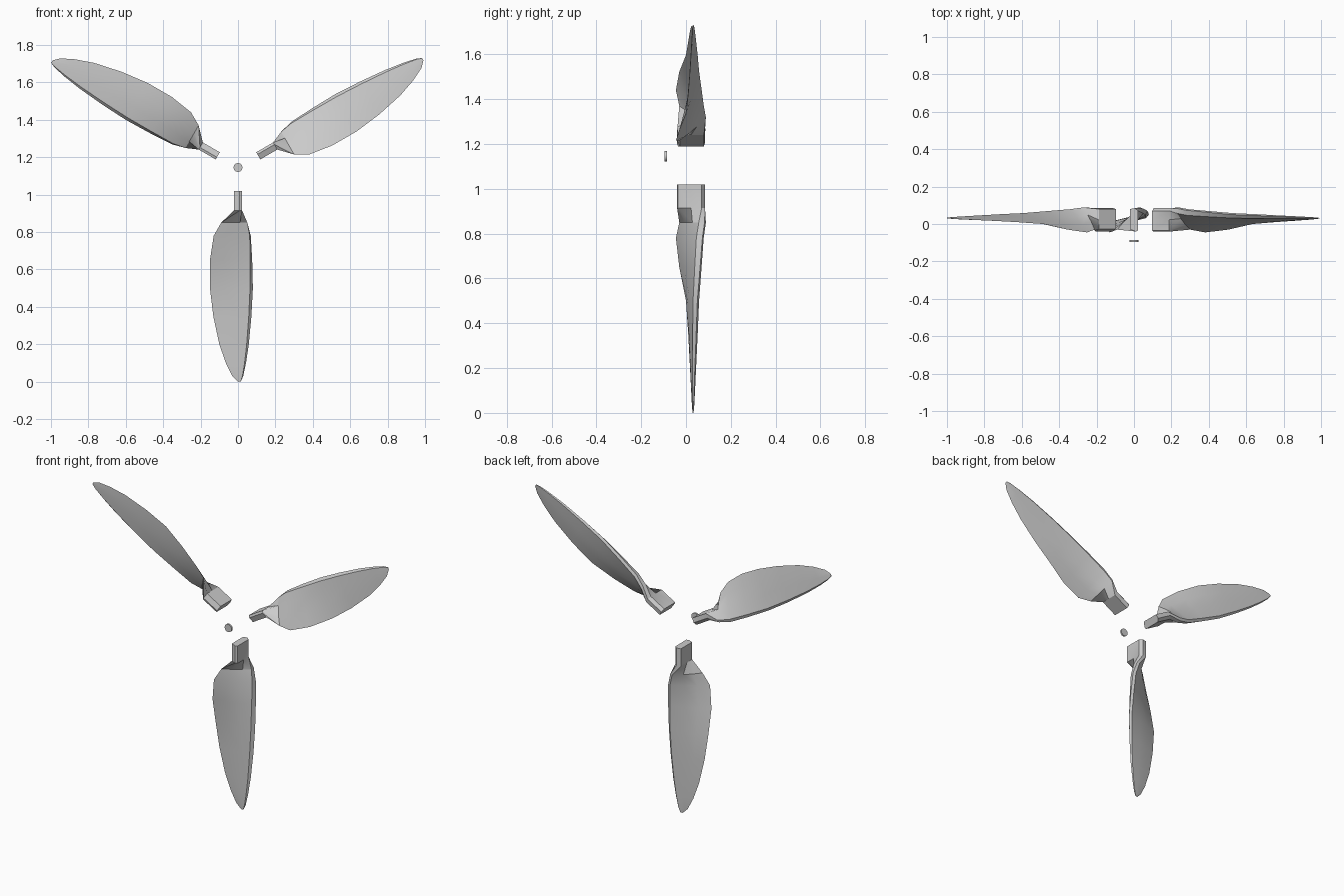
import bpy, bmesh, math
from mathutils import Vector, Matrix

cube = bpy.data.objects.get("Cube")
if cube:
    bpy.data.objects.remove(cube, do_unlink=True)

HUB_Z = 1.145

grey = bpy.data.materials.new("light grey")
grey.use_nodes = True
colour = (0.6, 0.6, 0.6, 1)
grey.diffuse_color = colour
grey.node_tree.nodes["Principled BSDF"].inputs["Base Color"].default_value = colour

# Cross-sections: (along chord, across thickness), front side first
SHANK = [(0, -.2), (.04, -.5), (.5, -.5), (.88, -.5), (1, -.1), (.96, .5), (.5, .5), (.1, .5)]
FOIL = [(0, 0), (.3, -.3), (.65, -.45), (.92, -.5), (1, .1), (.95, .5), (.6, .45), (.3, .3)]

# Stations: height, trailing edge x y, leading edge x y, thickness
STATIONS = [
    (1.02, 0, -.04, 0, .085, .044),
    (.915, 0, -.04, 0, .085, .044),
    (.85, -.09, -.03, .05, .08, .036),
    (.78, -.13, -.045, .07, .07, .034),
    (.65, -.15, -.03, .077, .06, .030),
    (.5, -.15, 0, .08, .048, .026),
    (.35, -.132, .01, .072, .043, .022),
    (.2, -.10, .018, .058, .038, .016),
    (.1, -.065, .023, .043, .035, .012),
    (.03, -.03, .027, .028, .033, .008),
    (0, 0, .03, .015, .032, .004),
]


def finish(bm, name, angle):
    bmesh.ops.recalc_face_normals(bm, faces=bm.faces)
    mesh = bpy.data.meshes.new(name)
    bm.to_mesh(mesh)
    bm.free()
    mesh.materials.append(grey)
    obj = bpy.data.objects.new(name, mesh)
    bpy.context.collection.objects.link(obj)
    bpy.ops.object.select_all(action='DESELECT')
    bpy.context.view_layer.objects.active = obj
    obj.select_set(True)
    bpy.ops.object.shade_smooth_by_angle(angle=math.radians(angle))
    return obj


def make_blade(name, turn):
    """Loft the twisted sections, then swing the blade round the hub."""
    bm = bmesh.new()
    rings = []
    for i, (z, tx, ty, lx, ly, thick) in enumerate(STATIONS):
        start, chord = Vector((tx, ty)), Vector((lx - tx, ly - ty))
        across = Vector((-chord.y, chord.x)).normalized() * thick
        ring = []
        for u, v in (SHANK if i < 2 else FOIL):
            p = start + chord * u + across * v
            ring.append(bm.verts.new((p.x, p.y, z - HUB_Z)))
        rings.append(ring)
    count = len(FOIL)
    for a, b in zip(rings, rings[1:]):
        for k in range(count):
            n = (k + 1) % count
            bm.faces.new((a[k], a[n], b[n], b[k]))
    bm.faces.new(rings[0])
    bm.faces.new(rings[-1])
    swing = Matrix.Translation((0, 0, HUB_Z)) @ Matrix.Rotation(turn, 4, 'Y')
    bmesh.ops.transform(bm, matrix=swing, verts=bm.verts)
    return finish(bm, name, 30)


# Three blades
for n, name in enumerate(("lower_blade", "right_blade", "left_blade")):
    make_blade(name, math.radians(120 * n))

# Small cap disc in front of the hub
bm = bmesh.new()
bmesh.ops.create_cone(bm, cap_ends=True, segments=12, radius1=.024, radius2=.024, depth=.01,
                      matrix=Matrix.Translation((0, -.09, HUB_Z)) @ Matrix.Rotation(math.pi / 2, 4, 'X'))
finish(bm, "hub_cap", 35)
